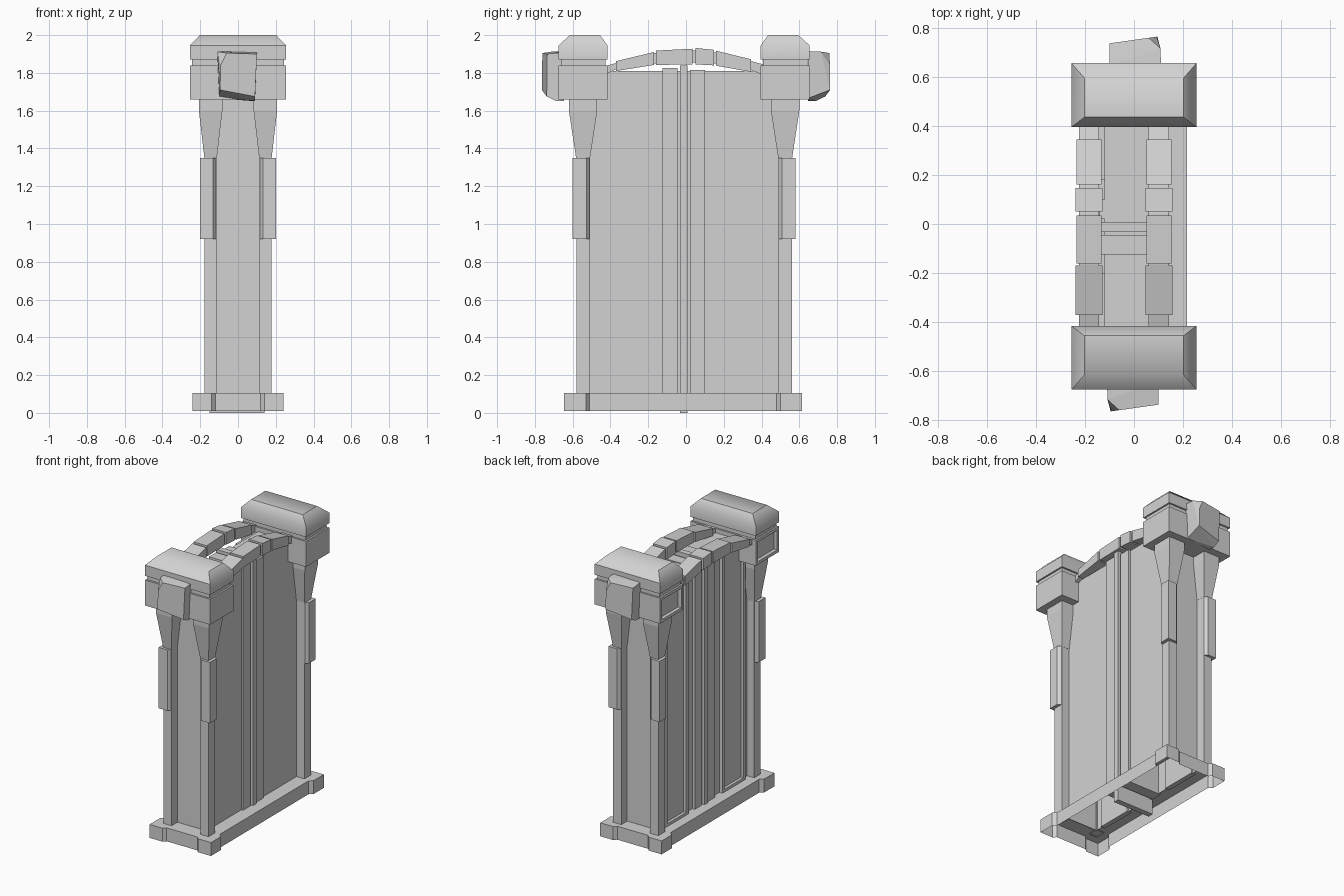
import bpy, bmesh, math
from mathutils import Vector

cube = bpy.data.objects.get("Cube")
if cube:
    bpy.data.objects.remove(cube, do_unlink=True)

stone = bpy.data.materials.new("pale_grey_stone")
stone.use_nodes = True
stone.diffuse_color = (0.65, 0.65, 0.65, 1)
stone.node_tree.nodes["Principled BSDF"].inputs["Base Color"].default_value = (0.65, 0.65, 0.65, 1)


def finish(name, bm):
    bmesh.ops.recalc_face_normals(bm, faces=bm.faces)
    mesh = bpy.data.meshes.new(name)
    bm.to_mesh(mesh)
    bm.free()
    mesh.materials.append(stone)
    obj = bpy.data.objects.new(name, mesh)
    bpy.context.collection.objects.link(obj)
    return obj


def loft(name, rings, bottom=True):
    """Stack of rectangles, each (x0, x1, y0, y1, z), joined into a solid."""
    bm = bmesh.new()
    loops = [[bm.verts.new(p) for p in ((a, c, z), (b, c, z), (b, d, z), (a, d, z))]
             for a, b, c, d, z in rings]
    for low, high in zip(loops, loops[1:]):
        for i in range(4):
            j = (i + 1) % 4
            bm.faces.new((low[i], low[j], high[j], high[i]))
    if bottom:
        bm.faces.new(loops[0][::-1])
    bm.faces.new(loops[-1])
    return finish(name, bm)


def box(name, x, y, z, bottom=True):
    return loft(name, [(*x, *y, z[0]), (*x, *y, z[1])], bottom)


def around(cx, cy, hx, hy, z):
    return (cx - hx, cx + hx, cy - hy, cy + hy, z)


def prism(name, points, shift):
    """Flat outline pushed along a vector."""
    bm = bmesh.new()
    face = bm.faces.new([bm.verts.new(p) for p in points])
    out = bmesh.ops.extrude_face_region(bm, geom=[face])
    moved = [v for v in out["geom"] if isinstance(v, bmesh.types.BMVert)]
    bmesh.ops.translate(bm, verts=moved, vec=shift)
    return finish(name, bm)


def recess(obj, margin, depth):
    """Sink an inset panel in the side facing -x."""
    bm = bmesh.new()
    bm.from_mesh(obj.data)
    bm.normal_update()
    face = min(bm.faces, key=lambda f: f.normal.x)
    bmesh.ops.inset_region(bm, faces=[face], thickness=margin)
    out = bmesh.ops.extrude_face_region(bm, geom=[face])
    moved = [v for v in out["geom"] if isinstance(v, bmesh.types.BMVert)]
    bmesh.ops.translate(bm, verts=moved, vec=(depth, 0, 0))
    if face.is_valid:
        bmesh.ops.delete(bm, geom=[face], context="FACES_ONLY")
    bm.to_mesh(obj.data)
    bm.free()


def edge_loop(bm, points):
    verts = [bm.verts.new(p) for p in points]
    return [bm.edges.new((v, verts[i - 1])) for i, v in enumerate(verts)]


# Base: an open-bottomed plinth with stepped corners and a hole under the gate
quarter = [(0.215, 0.495), (0.24, 0.515), (0.24, 0.63), (0.14, 0.63), (0.12, 0.61)]
outline = []
for sx, sy in ((1, 1), (-1, 1), (-1, -1), (1, -1)):
    part = quarter if sx == sy else quarter[::-1]
    outline += [(sx * x, sy * y - 0.015) for x, y in part]
bm = bmesh.new()
rim = edge_loop(bm, [(x, y, 0.105) for x, y in outline])
hole = edge_loop(bm, [(x, y, 0.105) for x, y in
                      ((-0.12, -0.515), (0.115, -0.515), (0.115, 0.495), (-0.12, 0.495))])
bmesh.ops.triangle_fill(bm, edges=rim + hole, use_beauty=True, normal=(0, 0, 1))
skirt = bmesh.ops.extrude_edge_only(bm, edges=rim)
bmesh.ops.translate(bm, verts=[v for v in skirt["geom"] if isinstance(v, bmesh.types.BMVert)],
                    vec=(0, 0, -0.095))
finish("base_plinth", bm)

# Towers, one at each end
for end, cy in (("front", -0.545), ("back", 0.525)):
    sy = -1 if end == "front" else 1
    for side, sx in (("left", 1), ("right", -1)):
        tag = "_" + end + "_" + side
        cx = sx * 0.145
        loft("column" + tag, [around(cx, cy, 0.032, 0.036, z) for z in (0.1, 1.4)], bottom=False)
        sleeve = [(0.2, 0.055), (0.132, 0.055), (0.115, 0.035), (0.115, -0.035),
                  (0.18, -0.035), (0.2, -0.018)]
        prism("column_sleeve" + tag, [(sx * x, cy + sy * y, 0.92) for x, y in sleeve],
              (0, 0, 0.43))
        loft("column_flare" + tag, [around(cx, cy, 0.033, 0.037, 1.35),
                                    around(cx, cy, 0.062, 0.075, 1.6),
                                    around(cx, cy, 0.062, 0.075, 1.66)])
    block = loft("tower_block_" + end, [around(0, cy, 0.255, 0.13, z) for z in (1.66, 1.84)])
    recess(block, 0.03, 0.025)
    loft("tower_neck_" + end, [around(0, cy, 0.243, 0.118, z) for z in (1.83, 1.88)])
    # The cap is rounded outwards and crisp on its inner edge
    crown = sorted((cy + sy * 0.07, cy - sy * 0.09))
    cap = loft("tower_cap_" + end, [around(0, cy, 0.255, 0.13, 1.87),
                                    around(0, cy, 0.255, 0.13, 1.945),
                                    (-0.202, 0.202, *crown, 2.0)])
    cap.data.shade_smooth()
    cap.data.set_sharp_from_angle(angle=math.radians(45))

    # Rough cut stone on the outer face of the tower
    bm = bmesh.new()
    for x, z in ((-0.06, 1.905), (-0.092, 1.84), (-0.095, 1.71), (0.1, 1.9), (0.09, 1.675)):
        bm.verts.new((-sy * x, sy * (0.75 - 0.14 * x), z))
    for x, z in ((-0.11, 1.915), (0.1, 1.91), (-0.1, 1.665), (0.09, 1.65)):
        bm.verts.new((-sy * x, sy * 0.645, z))
    bm.verts.new((sy * 0.108, sy * 0.715, 1.912))
    bm.verts.new((-sy * 0.09, sy * 0.69, 1.652))
    bmesh.ops.convex_hull(bm, input=bm.verts)
    bmesh.ops.dissolve_limit(bm, angle_limit=math.radians(3), verts=bm.verts, edges=bm.edges)
    finish("cut_stone_" + end, bm)

# Hollow gate wall with central ribs and a locking bar
box("gate_wall", (-0.12, 0.115), (-0.515, 0.495), (0.1, 1.81), bottom=False)
box("gate_rib_front", (-0.14, 0.128), (-0.125, -0.045), (0.1, 1.825))
box("gate_rib_back", (-0.14, 0.128), (0.02, 0.1), (0.1, 1.815))
box("gate_bar", (-0.15, 0.14), (-0.032, 0.008), (0.0, 1.84))

# Framed panels on one side of the gate
for end, y in (("front", (-0.46, -0.2)), ("back", (0.18, 0.44))):
    recess(box("gate_panel_" + end, (-0.145, -0.11), y, (0.1, 1.8)), 0.035, 0.02)

# Twin arches of separate stones on a thinner core
stones = [(-0.37, -0.17, 1.862, 1.91, 1.81, 1.842, 0.004),
          (-0.16, 0.035, 1.918, 1.928, 1.842, 1.845, 0),
          (0.05, 0.147, 1.932, 1.922, 1.845, 1.84, 0.003),
          (0.16, 0.345, 1.917, 1.872, 1.838, 1.805, 0)]
core = [(-0.45, 1.78), (-0.37, 1.82), (-0.165, 1.85), (0.04, 1.855), (0.155, 1.85),
        (0.345, 1.815), (0.43, 1.78),
        (0.43, 1.84), (0.345, 1.862), (0.155, 1.908), (0.04, 1.918),
        (-0.165, 1.905), (-0.37, 1.852), (-0.45, 1.83)]
for side, x0, x1 in (("left", 0.05, 0.153), ("right", -0.235, -0.132)):
    prism("arch_core_" + side, [(x0 + 0.01, y, z) for y, z in core], (x1 - x0 - 0.02, 0, 0))
    for n, (a, b, top_a, top_b, low_a, low_b, grow) in enumerate(stones):
        section = [(a, low_a), (b, low_b), (b, top_b), (a, top_a)]
        prism(f"arch_stone_{side}_{n + 1}", [(x0 - grow, y, z) for y, z in section],
              (x1 - x0 + 2 * grow, 0, 0))
